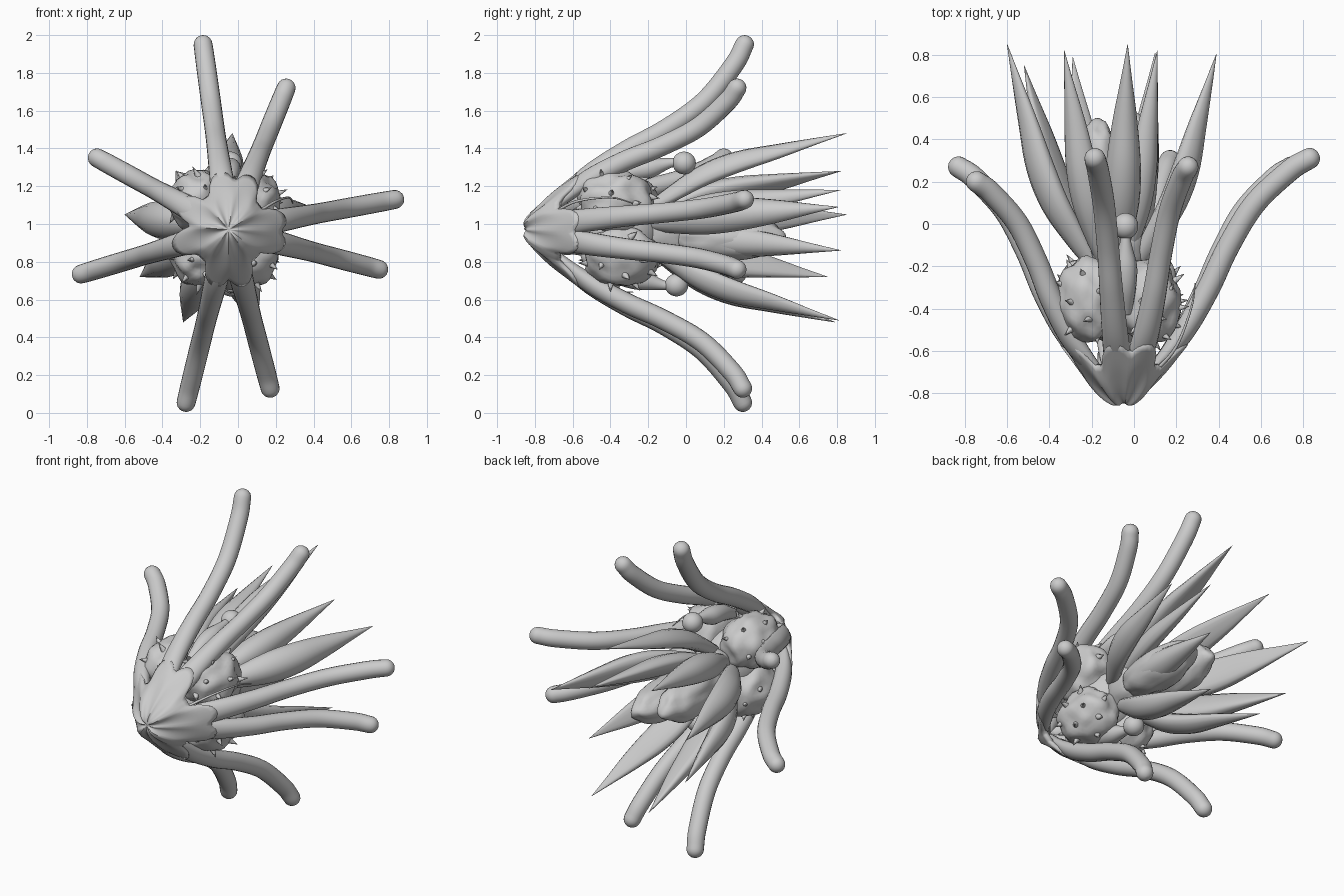
import bpy, bmesh, math, random
from mathutils import Vector, Matrix, noise

if "Cube" in bpy.data.objects:
    bpy.data.objects.remove(bpy.data.objects["Cube"])
random.seed(4)
CX, CZ = -0.05, 0.97


def finish(name, bm, angle=50):
    bmesh.ops.recalc_face_normals(bm, faces=bm.faces)
    me = bpy.data.meshes.new(name)
    bm.to_mesh(me)
    bm.free()
    ob = bpy.data.objects.new(name, me)
    bpy.context.collection.objects.link(ob)
    bpy.ops.object.select_all(action='DESELECT')
    ob.select_set(True)
    bpy.context.view_layer.objects.active = ob
    bpy.ops.object.shade_smooth_by_angle(angle=math.radians(angle))
    return ob


def smooth(keys, n):
    """Catmull-Rom through tuples of any length"""
    ks = [Vector(k) for k in keys]
    ks = [2 * ks[0] - ks[1]] + ks + [2 * ks[-1] - ks[-2]]
    out = []
    for i in range(1, len(ks) - 2):
        a, b, c, d = ks[i - 1:i + 3]
        for j in range(n):
            t = j / n
            out.append(0.5 * (2 * b + (c - a) * t + (2 * a - 5 * b + 4 * c - d) * t * t
                              + (3 * b - a - 3 * c + d) * t ** 3))
    return out + [ks[-2]]


def loft(name, centers, widths, thicks, side, segs=16, keel=0.0, round_tip=False):
    """Tube with elliptical sections; side is the width direction"""
    cs, ws, ts = list(centers), list(widths), list(thicks)
    if round_tip:
        d, r, end = (cs[-1] - cs[-2]).normalized(), ws[-1], cs[-1]
        for k in range(1, 6):
            a = math.radians(k * 17.6)
            cs.append(end + d * r * math.sin(a))
            ws.append(r * math.cos(a))
            ts.append(r * math.cos(a))
    bm = bmesh.new()
    rings = []
    for i, c in enumerate(cs):
        tan = (cs[min(i + 1, len(cs) - 1)] - cs[max(i - 1, 0)]).normalized()
        s = (side - tan * side.dot(tan)).normalized()
        nrm = s.cross(tan).normalized()
        ring = []
        for j in range(segs):
            a = 2 * math.pi * j / segs
            u, v = math.cos(a), math.sin(a)
            ring.append(bm.verts.new(c + s * ws[i] * u + nrm * (ts[i] * v - keel * ws[i] * u * u)))
        rings.append(ring)
    for r0, r1 in zip(rings, rings[1:]):
        for j in range(segs):
            k = (j + 1) % segs
            bm.faces.new((r0[j], r0[k], r1[k], r1[j]))
    bm.faces.new(rings[0])
    bm.faces.new(rings[-1])
    return finish(name, bm)


# Eight long arms curling outward from the cap at the front
tips = [(-.185, .31, 1.95), (.255, .27, 1.72), (.83, .31, 1.13), (.745, .27, .76),
        (.17, .30, .13), (-.275, .30, .055), (-.83, .27, .735), (-.745, .20, 1.35)]
# s along y, radial share, half width, half thickness
arm_keys = [(.06, .08, .05, .02), (.16, .195, .065, .035), (.28, .305, .062, .05), (.456, .43, .056, .054),
            (.63, .54, .053, .053), (.81, .69, .053, .053), (.95, .89, .052, .052), (1, 1, .05, .05)]
angles = []
for i, (x, y, z) in enumerate(tips):
    R = math.hypot(x - CX, z - CZ)
    rad = Vector((x - CX, 0, z - CZ)) / R
    angles.append(math.atan2(rad.z, rad.x))
    side = Vector((0, 1, 0)).cross(rad)
    pts, w, t = [], [], []
    for s, r, a, b in smooth(arm_keys, 6):
        r *= R * s + (1 - s)
        pts.append(Vector((CX, -.82 + s * (y + .82), CZ)) + rad * r)
        w.append(a)
        t.append(b)
    loft(f"arm_{i + 1}", pts, w, t, side, 18, 0, True)

# Webbed star cap joining the arms
bm = bmesh.new()
prof = smooth([(.008, -.848), (.05, -.838), (.11, -.79), (.175, -.725), (.235, -.66), (.31, -.57)], 3)
N = 80
rings = []
for k, (r, y) in enumerate(prof):
    f = k / (len(prof) - 1)
    ring = []
    for j in range(N):
        a = 2 * math.pi * j / N
        near = min(abs((a - b + math.pi) % (2 * math.pi) - math.pi) for b in angles)
        cut = 1 - .32 * f * min(1, (near / .36) ** 2)
        rr = r * cut
        yy = y - (1 - cut) * .33
        ring.append(bm.verts.new((CX + rr * math.cos(a), yy, CZ + rr * math.sin(a))))
    rings.append(ring)
for r0, r1 in zip(rings, rings[1:]):
    for j in range(N):
        bm.faces.new((r0[j], r0[(j + 1) % N], r1[(j + 1) % N], r1[j]))
bm.faces.new(rings[0])
cap = finish("cap", bm)
m = cap.modifiers.new("thickness", 'SOLIDIFY')
m.thickness = .03
m.offset = -1


def blob(name, c, size, wob=.0, thorns=0, core=None):
    """Lumpy ellipsoid, optionally covered with thorns pointing out from the core"""
    c = Vector(c)
    bm = bmesh.new()
    bmesh.ops.create_icosphere(bm, subdivisions=4, radius=1)
    for v in bm.verts:
        d = v.co.normalized()
        k = 1 + wob * noise.noise(d * 2.2 + c * 9)
        v.co = c + Vector((d.x * size[0], d.y * size[1], d.z * size[2])) * k
    for i in range(thorns):
        h = 1 - 2 * (i + .5) / thorns
        a = i * 2.39996 + c.x * 7
        q = math.sqrt(1 - h * h)
        d = Vector((q * math.cos(a), h, q * math.sin(a)))
        if d.dot((c - core).normalized()) < -.1:
            continue
        p = c + Vector((d.x * size[0], d.y * size[1], d.z * size[2]))
        tilt = (d + Vector((random.uniform(-.4, .4), .25, random.uniform(-.4, .4)))).normalized()
        ln = random.uniform(.05, .07)
        mat = Matrix.Translation(p + tilt * ln * .2) @ tilt.to_track_quat('Z', 'Y').to_matrix().to_4x4()
        bmesh.ops.create_cone(bm, cap_ends=True, segments=8, radius1=.02, radius2=.001, depth=ln, matrix=mat)
    return finish(name, bm)


# Thorny lobed body behind the cap
core = Vector((-.075, -.35, .97))
blob("body_core", core, (.2, .22, .21))
for i, (x, z, y) in enumerate([(.07, 1.12, -.37), (-.21, 1.12, -.36), (-.2, .83, -.34), (.06, .83, -.34)]):
    blob(f"thorny_lobe_{i + 1}", (x, y, z), (.155, .2, .165), .14, 24, core)
blob("neck", (-.08, -.1, .97), (.14, .2, .15), .1)

# Lance-shaped leaves opening toward the back
leaves = [(-.03, .85, 1.48, .085), (-.33, .82, 1.28, .085), (-.6, .85, 1.05, .1), (-.52, .75, .72, .095),
          (-.29, .79, .48, .09), (.1, .81, .49, .085), (.11, .82, .86, .09), (.39, .805, 1.09, .095),
          (.11, .82, 1.18, .08)]
# s along y, radial share, width share, thickness share
leaf_keys = [(0, .2, .35, .3), (.12, .36, .7, .5), (.28, .56, 1, .65), (.45, .7, .98, .65),
             (.65, .81, .7, .45), (.85, .92, .3, .2), (1, 1, .01, .01)]
for i, (x, y, z, wd) in enumerate(leaves):
    ax, az = -.09, .98
    R = math.hypot(x - ax, z - az)
    rad = Vector((x - ax, 0, z - az)) / R
    side = Vector((0, 1, 0)).cross(rad)
    pts, w, t = [], [], []
    for s, r, a, b in smooth(leaf_keys, 5):
        pts.append(Vector((ax, -.2 + s * (y + .2), az)) + rad * r * R)
        w.append(max(a, .01) * wd)
        t.append(max(b, .01) * wd)
    # cup the blade inward along its edges
    keel = .25 if side.cross(Vector((0, 1, 0))).dot(rad) > 0 else -.25
    loft(f"leaf_{i + 1}", pts, w, t, side, 14, keel)

# Rounded buds in the middle of the leaves
blob("bud_left", (-.17, .2, .97), (.11, .29, .13), .12)
blob("bud_right", (-.01, .22, .93), (.12, .3, .12), .1)

# Two ball-ended clubs, above and below the body
club_keys = [(-.42, 0, .03), (-.3, .05, .05), (-.2, .07, .055), (-.12, .09, .035), (-.07, .1, .024), (-.02, .1, .024)]
for name, x, z0, sgn, dy in (("upper", -.04, 1.225, 1, 0), ("lower", -.04, .775, -1, -.04)):
    ks = smooth(club_keys, 4)
    loft(f"{name}_club_stalk", [Vector((x, k[0] + dy, z0 + sgn * k[1])) for k in ks],
         [k[2] for k in ks], [k[2] for k in ks], Vector((1, 0, 0)))
    blob(f"{name}_club_ball", (x, -.01 + dy, z0 + sgn * .098), (.06, .062, .06))

# Thin whiskers beside the body
for i, ks in enumerate([[(.1, -.7, 1.06), (.2, -.58, 1.12), (.27, -.4, 1.14), (.29, -.28, 1.11)],
                        [(-.1, -.66, .8), (-.08, -.55, .68), (-.05, -.4, .64), (-.02, -.28, .64)]]):
    p = smooth(ks, 5)
    r = [.009 - .006 * k / len(p) for k in range(len(p))]
    loft(f"whisker_{i + 1}", p, r, r, Vector((1, 0, .3)), 8)
